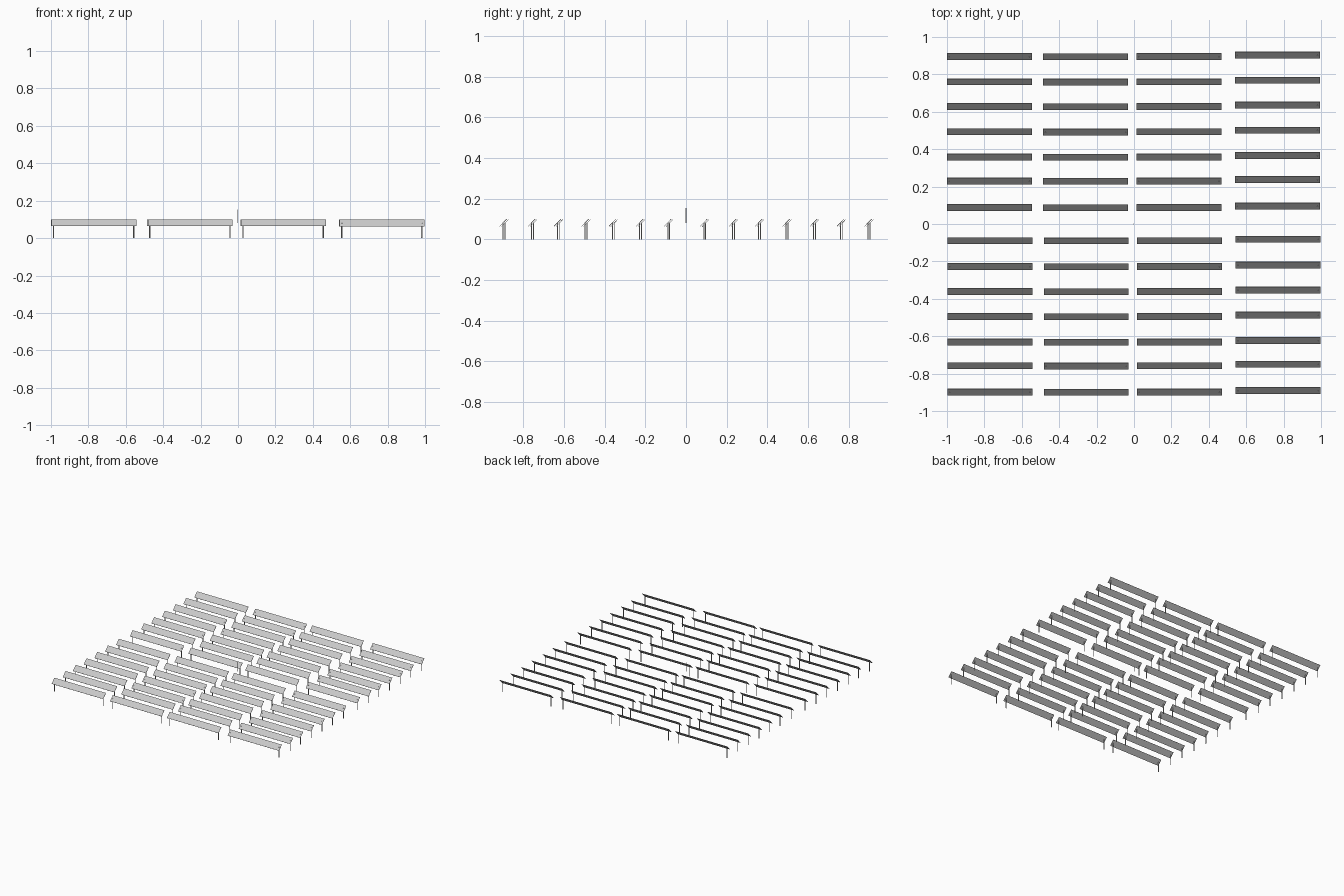
import bpy, bmesh
from mathutils import Matrix, Vector
from math import radians

if "Cube" in bpy.data.objects:
    bpy.data.objects.remove(bpy.data.objects["Cube"])

PANEL_LEN, PANEL_DEPTH, PANEL_THICK = 0.453, 0.0495, 0.002
PANEL_Z, TILT = 0.082, radians(46)
LEG_W, LEG_INSET = 0.004, 0.012


def add_box(bm, size, loc, rot=Matrix.Identity(4)):
    m = Matrix.Translation(Vector(loc)) @ rot @ Matrix.Diagonal((*size, 1))
    bmesh.ops.create_cube(bm, size=1, matrix=m)


def make_mesh(name, boxes):
    bm = bmesh.new()
    for b in boxes:
        add_box(bm, *b)
    me = bpy.data.meshes.new(name)
    bm.to_mesh(me)
    bm.free()
    return me


def place(name, mesh, loc=(0, 0, 0)):
    ob = bpy.data.objects.new(name, mesh)
    ob.location = loc
    bpy.context.collection.objects.link(ob)


# tilted panel and its pair of support posts, shared by every table
panel = make_mesh("panel", [((PANEL_LEN, PANEL_DEPTH, PANEL_THICK), (0, 0, PANEL_Z),
                             Matrix.Rotation(TILT, 4, 'X'))])
leg_x = PANEL_LEN / 2 - LEG_INSET
posts = make_mesh("posts", [((LEG_W, LEG_W, PANEL_Z), (s * leg_x, 0, PANEL_Z / 2))
                            for s in (-1, 1)])

# field layout: two blocks of seven rows, four columns (x, y shift, z shift)
columns = [(-0.773, 0.0, 0.0), (-0.259, -0.001, 0.0),
           (0.240, 0.0, 0.0), (0.767, 0.008, -0.002)]
rows = [0.896, 0.760, 0.628, 0.493, 0.358, 0.230, 0.088,
        -0.089, -0.227, -0.361, -0.495, -0.631, -0.758, -0.898]
for r, y in enumerate(rows):
    shift = 0.0 if y > 0 else 0.003
    for c, (x, dy, dz) in enumerate(columns):
        loc = (x + shift, y + dy, dz)
        place(f"panel_{r + 1}_{c + 1}", panel, loc)
        place(f"posts_{r + 1}_{c + 1}", posts, (loc[0], loc[1], 0))

# thin marker rod in the middle of the field
place("center_rod", make_mesh("center_rod", [((0.003, 0.003, 0.073), (-0.004, 0, 0.117))]))
